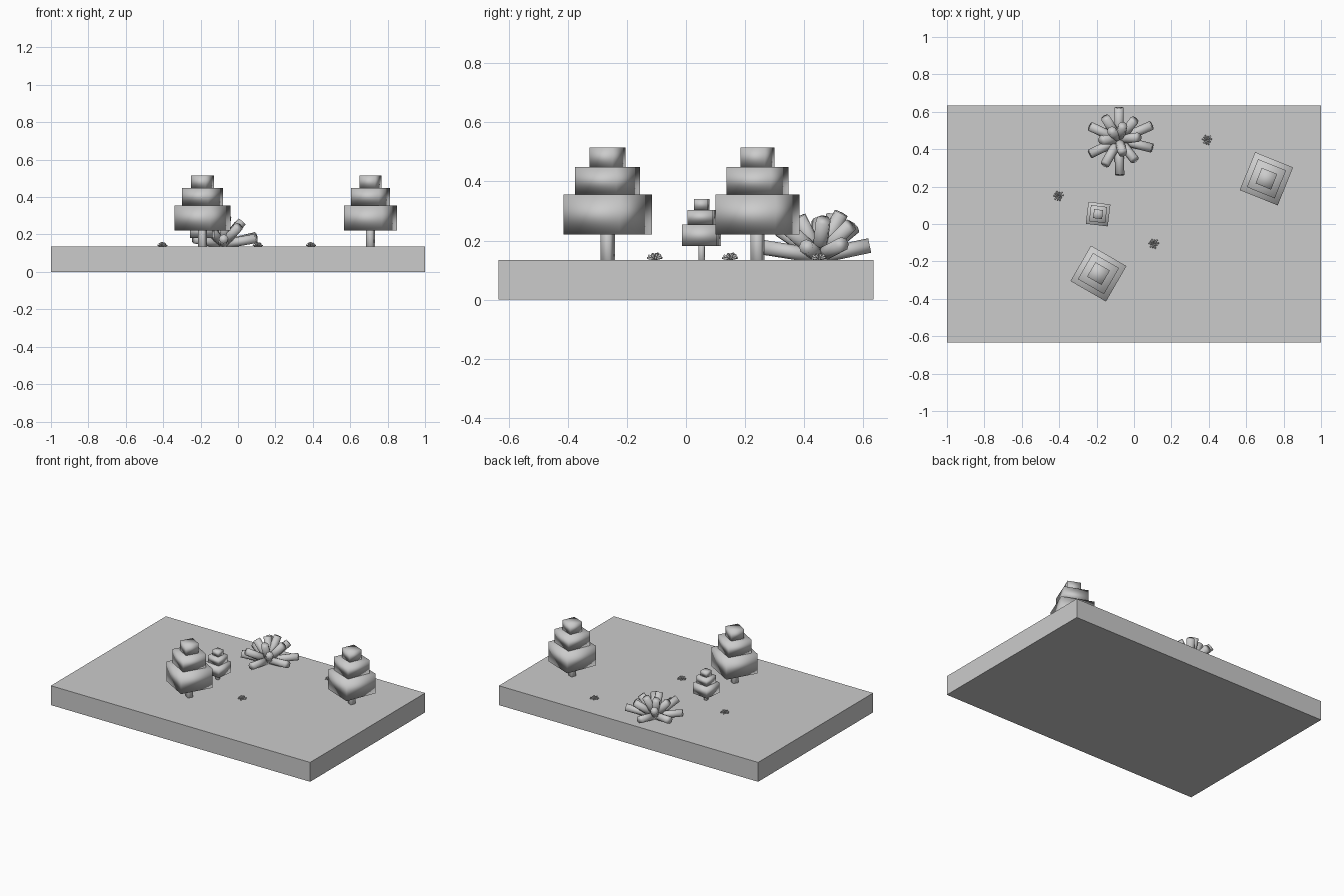
import bpy
from math import radians
from mathutils import Matrix, Vector, Euler

cube = bpy.data.objects.get("Cube")
if cube:
    bpy.data.objects.remove(cube, do_unlink=True)

grey = bpy.data.materials.new("plain_grey")
grey.use_nodes = True
grey.diffuse_color = (0.6, 0.6, 0.6, 1)
grey.node_tree.nodes["Principled BSDF"].inputs["Base Color"].default_value = grey.diffuse_color

GROUND = 0.135


def finish(name, smooth):
    obj = bpy.context.object
    obj.name = name
    obj.data.materials.append(grey)
    if smooth:
        bpy.ops.object.shade_smooth()
    return obj


def box(name, center, size, turn=0, smooth=True):
    bpy.ops.mesh.primitive_cube_add(size=1, location=center, rotation=(0, 0, radians(turn)))
    obj = finish(name, smooth)
    obj.scale = size
    return obj


def tree(name, x, y, turn, s):
    # Trunk and three stacked foliage blocks: width, bottom, top above ground
    layers = (("trunk", 0.036, 0, 0.09), ("lower_foliage", 0.219, 0.085, 0.22),
              ("middle_foliage", 0.161, 0.22, 0.313), ("top_foliage", 0.089, 0.313, 0.38))
    for part, width, low, high in layers:
        box(f"{name}_{part}", (x, y, GROUND + s * (low + high) / 2),
            (width * s, width * s, (high - low) * s), turn)


def spray(name, x, y, turn, s):
    # Rods fanning out of one point: heading, elevation, length
    rods = ((90, 12, 0.175), (24, 12, 0.195), (-14, 10, 0.185), (-89, 9, 0.19),
            (206, 10, 0.175), (155, 12, 0.175),
            (122, 35, 0.17), (52, 38, 0.17), (-52, 35, 0.165), (240, 30, 0.175),
            (180, 52, 0.15), (8, 50, 0.16), (75, 62, 0.165), (-75, 62, 0.15), (130, 65, 0.15))
    for i, (heading, rise, length) in enumerate(rods):
        direction = Vector((1, 0, 0))
        direction.rotate(Euler((0, radians(-rise), radians(heading + turn))))
        bpy.ops.mesh.primitive_cylinder_add(
            vertices=8, radius=0.025 * s, depth=length * s,
            location=Vector((x, y, GROUND + 0.012 * s)) + direction * length * s / 2,
            rotation=direction.to_track_quat("Z", "Y").to_euler())
        finish(f"{name}_rod_{i + 1}", True)


# Ground slab
box("ground_slab", (0, 0, GROUND / 2), (2, 1.267, GROUND), smooth=False)

# Trees
tree("front_tree", -0.19, -0.265, -30, 1)
tree("side_tree", 0.708, 0.242, -22, 1)
tree("small_tree", -0.192, 0.053, -7, 0.54)

# Large bush and three small tufts
spray("bush", -0.08, 0.45, 0, 1)
spray("left_tuft", 0.39, 0.45, 20, 0.15)
spray("right_tuft", -0.405, 0.15, 20, 0.15)
spray("front_tuft", 0.105, -0.105, 20, 0.15)
